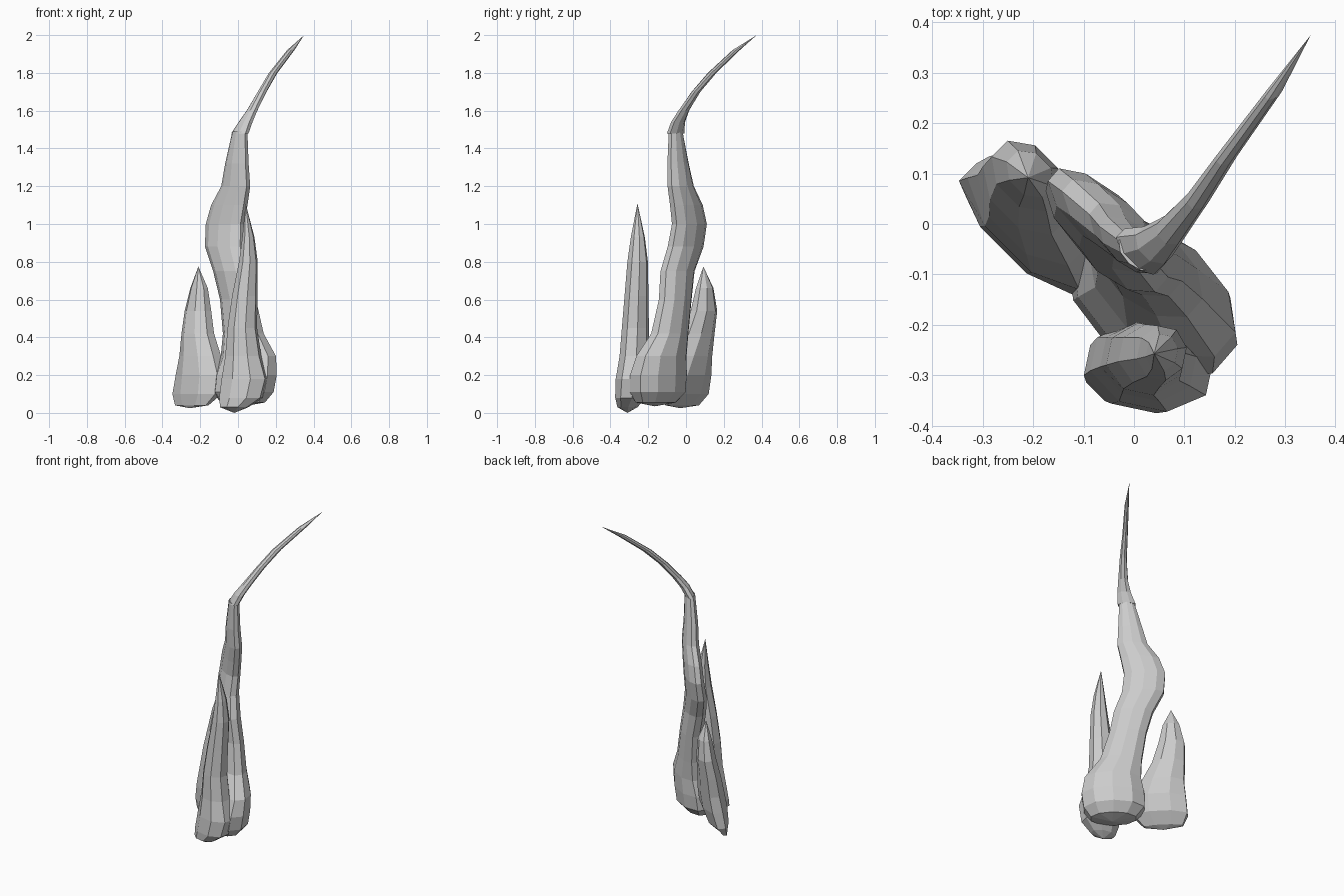
import bpy, bmesh
from math import cos, sin, pi, radians


def flame(name, sections, sides, angle):
    """Loft flattened rings; each section is (z, x, y, long radius, short radius)."""
    bm = bmesh.new()
    c, s = cos(radians(angle)), sin(radians(angle))
    rings = []
    for z, x, y, a, b in sections:
        if a == 0:
            rings.append([bm.verts.new((x, y, z))])
            continue
        ring = []
        for i in range(sides):
            t = 2 * pi * (i + 0.5) / sides
            # slightly oversize so that the faceted outline keeps its width
            u, v = 1.04 * a * cos(t), 1.03 * b * sin(t)
            ring.append(bm.verts.new((x + u * c - v * s, y + u * s + v * c, z)))
        rings.append(ring)
    for lo, hi in zip(rings, rings[1:]):
        for i in range(sides):
            j = (i + 1) % sides
            if len(lo) == 1:
                bm.faces.new((lo[0], hi[j], hi[i]))
            elif len(hi) == 1:
                bm.faces.new((lo[i], lo[j], hi[0]))
            else:
                bm.faces.new((lo[i], lo[j], hi[j], hi[i]))
    if len(rings[-1]) > 1:
        bm.faces.new(rings[-1])
    bmesh.ops.recalc_face_normals(bm, faces=bm.faces)
    mesh = bpy.data.meshes.new(name)
    bm.to_mesh(mesh)
    bm.free()
    obj = bpy.data.objects.new(name, mesh)
    bpy.context.collection.objects.link(obj)
    return obj


# Tall central flame with a wavy body
flame("main_flame", [
    (0.035, 0.03, -0.165, 0, 0),
    (0.055, 0.025, -0.16, 0.135, 0.08),
    (0.11, 0.028, -0.15, 0.182, 0.118),
    (0.20, 0.04, -0.146, 0.188, 0.118),
    (0.30, 0.055, -0.13, 0.168, 0.10),
    (0.42, 0.028, -0.086, 0.124, 0.074),
    (0.60, 0.0, -0.057, 0.11, 0.063),
    (0.75, -0.032, -0.045, 0.116, 0.062),
    (0.88, -0.07, -0.002, 0.125, 0.057),
    (1.00, -0.068, 0.018, 0.123, 0.052),
    (1.10, -0.046, 0.002, 0.115, 0.05),
    (1.20, -0.012, -0.028, 0.09, 0.046),
    (1.32, -0.006, -0.042, 0.072, 0.04),
    (1.49, 0.01, -0.055, 0.045, 0.03),
], 10, -41)

# Thin bent wisp at the top
flame("flame_tip", [
    (1.475, 0.008, -0.055, 0, 0),
    (1.48, 0.01, -0.055, 0.055, 0.03),
    (1.54, 0.04, -0.042, 0.042, 0.03),
    (1.60, 0.074, -0.012, 0.03, 0.028),
    (1.70, 0.128, 0.053, 0.021, 0.026),
    (1.80, 0.186, 0.138, 0.016, 0.027),
    (1.92, 0.279, 0.265, 0.012, 0.024),
    (2.00, 0.35, 0.374, 0, 0),
], 8, -45)

# Slim flame at the front
flame("front_flame", [
    (0.0, -0.02, -0.31, 0, 0),
    (0.03, -0.02, -0.31, 0.075, 0.05),
    (0.08, 0.015, -0.293, 0.115, 0.078),
    (0.18, 0.035, -0.282, 0.122, 0.086),
    (0.30, 0.028, -0.273, 0.095, 0.076),
    (0.45, 0.023, -0.268, 0.077, 0.07),
    (0.62, 0.036, -0.262, 0.066, 0.062),
    (0.80, 0.055, -0.256, 0.048, 0.054),
    (0.93, 0.055, -0.255, 0.031, 0.037),
    (1.11, 0.04, -0.257, 0, 0),
], 8, -12)

# Short flame at the left
flame("left_flame", [
    (0.025, -0.255, -0.03, 0, 0),
    (0.04, -0.245, -0.02, 0.12, 0.025),
    (0.10, -0.217, -0.01, 0.166, 0.062),
    (0.20, -0.198, 0.002, 0.163, 0.077),
    (0.30, -0.2, 0.028, 0.132, 0.075),
    (0.42, -0.213, 0.065, 0.1, 0.066),
    (0.54, -0.212, 0.095, 0.08, 0.057),
    (0.66, -0.206, 0.099, 0.052, 0.04),
    (0.775, -0.21, 0.092, 0, 0),
], 8, -45)
